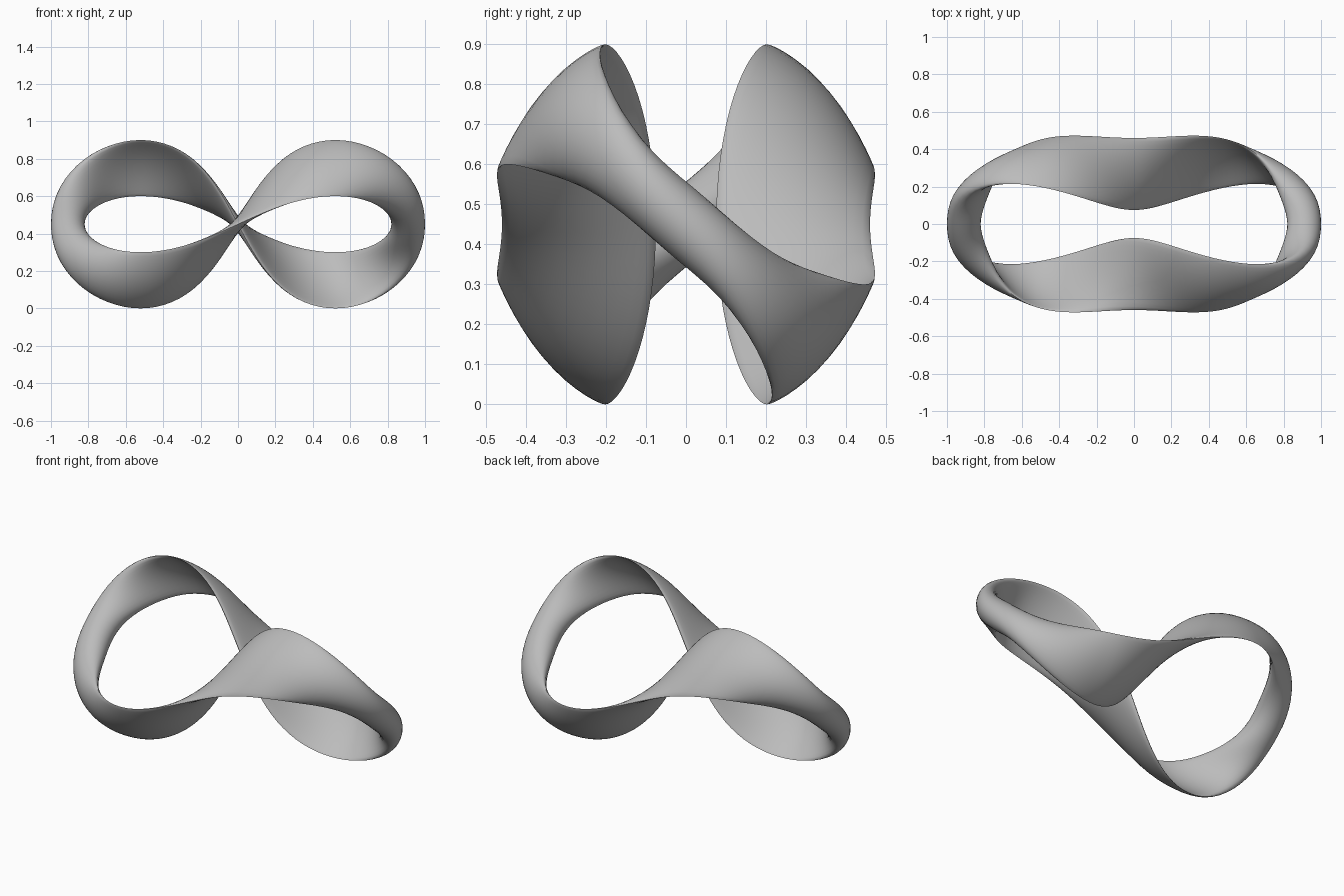
import bpy, bmesh
from math import sin, cos, pi
from mathutils import Vector

cube = bpy.data.objects.get("Cube")
if cube:
    bpy.data.objects.remove(cube, do_unlink=True)

STEPS, SIDES = 128, 28
MID_Z = 0.45


def rim(s, ax, bx, ay, by, cy, az):
    """Point on a figure-eight rim that also loops front to back."""
    return Vector((ax * cos(s) + bx * cos(3 * s),
                   -ay * sin(s) - by * sin(3 * s) - cy * sin(5 * s),
                   MID_Z + az * sin(2 * s)))


def outer_rim(s):
    return rim(s, 0.868, 0.132, 0.18, 0.115, 0.01, 0.45)


def inner_rim(s):
    return rim(s, 0.778, 0.042, 0.545, 0.085, 0, 0.15)


def centre(s):
    return (outer_rim(s) + inner_rim(s)) / 2


# Band section: round at the two ends, thin and curved along the loops
bm = bmesh.new()
rings = []
for i in range(STEPS):
    s = 2 * pi * i / STEPS
    mid = centre(s)
    half = (outer_rim(s) - inner_rim(s)) / 2
    tangent = centre(s + 0.01) - centre(s - 0.01)
    normal = half.cross(tangent).normalized()
    bulge = 0.037 * sin(2 * s) * abs(sin(2 * s))
    w = cos(2 * s)
    thick = 0.01 + max(0.072 * w, -0.02 * w) * abs(w) ** 0.5
    ring = []
    for j in range(SIDES):
        a = 2 * pi * j / SIDES
        lift = bulge * sin(a) ** 2 + thick * sin(a)
        ring.append(bm.verts.new(mid + half * cos(a) + normal * lift))
    rings.append(ring)

# Skin the sections into one closed loop
for i in range(STEPS):
    r, q = rings[i], rings[(i + 1) % STEPS]
    for j in range(SIDES):
        k = (j + 1) % SIDES
        bm.faces.new((r[j], r[k], q[k], q[j]))
bmesh.ops.recalc_face_normals(bm, faces=bm.faces)
mesh = bpy.data.meshes.new("twisted_band")
bm.to_mesh(mesh)
bm.free()
band = bpy.data.objects.new("twisted_band", mesh)
bpy.context.collection.objects.link(band)

# Plain grey finish
grey = bpy.data.materials.new("plain grey")
grey.use_nodes = True
colour = (0.5, 0.5, 0.5, 1)
grey.diffuse_color = colour
grey.node_tree.nodes["Principled BSDF"].inputs["Base Color"].default_value = colour
mesh.materials.append(grey)

bpy.context.view_layer.objects.active = band
band.select_set(True)
bpy.ops.object.shade_smooth_by_angle(angle=1.0)
